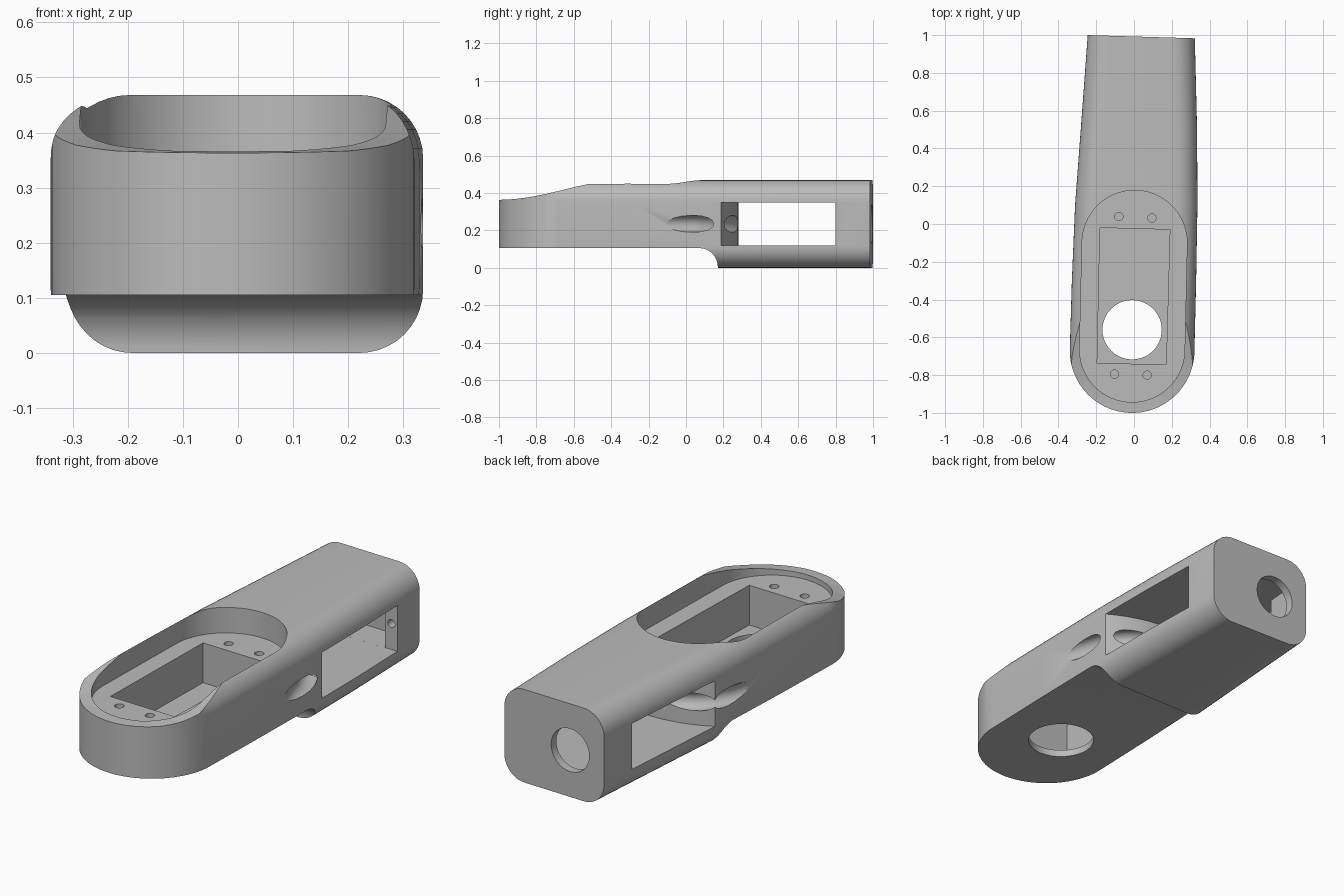
import bpy, bmesh, math
from mathutils import Vector

cube = bpy.data.objects.get("Cube")
if cube:
    bpy.data.objects.remove(cube, do_unlink=True)


def make_object(name, bm):
    bmesh.ops.recalc_face_normals(bm, faces=bm.faces)
    mesh = bpy.data.meshes.new(name)
    bm.to_mesh(mesh)
    bm.free()
    obj = bpy.data.objects.new(name, mesh)
    bpy.context.collection.objects.link(obj)
    return obj


def loft(name, rings):
    """Skin a list of equal-length closed rings and cap both ends."""
    bm = bmesh.new()
    loops = [[bm.verts.new(p) for p in ring] for ring in rings]
    for a, b in zip(loops, loops[1:]):
        for i in range(len(a)):
            j = (i + 1) % len(a)
            bm.faces.new((a[i], a[j], b[j], b[i]))
    bm.faces.new(loops[0])
    bm.faces.new(loops[-1])
    return make_object(name, bm)


def prism_z(name, outline, z0, z1):
    return loft(name, [[(x, y, z) for x, y in outline] for z in (z0, z1)])


def prism_x(name, outline, x0, x1):
    return loft(name, [[(x, y, z) for y, z in outline] for x in (x0, x1)])


def arc(cx, cy, r, start, end, n=32):
    angles = [math.radians(start + (end - start) * i / n) for i in range(n + 1)]
    return [(cx + r * math.cos(a), cy + r * math.sin(a)) for a in angles]


def disc(cx, cy, r, n=32):
    return arc(cx, cy, r, 0, 360, n)[:-1]


def bore_y(name, x, z, r, y0, y1):
    return loft(name, [[(a, y, b) for a, b in disc(x, z, r)] for y in (y0, y1)])


def tube(name, points, r):
    """Round bar along a smooth path in the horizontal plane."""
    curve = bpy.data.curves.new(name, 'CURVE')
    curve.dimensions = '3D'
    curve.bevel_depth, curve.bevel_resolution = r, 6
    curve.use_fill_caps = True
    spline = curve.splines.new('BEZIER')
    spline.bezier_points.add(len(points) - 1)
    for bp, co in zip(spline.bezier_points, points):
        bp.co = co
        bp.handle_left_type = bp.handle_right_type = 'AUTO'
    temp = bpy.data.objects.new(name, curve)
    bpy.context.collection.objects.link(temp)
    bpy.context.view_layer.update()
    mesh = bpy.data.meshes.new_from_object(temp.evaluated_get(bpy.context.evaluated_depsgraph_get()))
    bpy.data.objects.remove(temp, do_unlink=True)
    bm = bmesh.new()
    bm.from_mesh(mesh)
    bmesh.ops.remove_doubles(bm, verts=bm.verts, dist=1e-5)
    return make_object(name, bm)


def apply_boolean(target, cutter, operation='DIFFERENCE'):
    mod = target.modifiers.new(cutter.name, 'BOOLEAN')
    mod.object, mod.operation, mod.solver = cutter, operation, 'EXACT'
    bpy.context.view_layer.update()
    mesh = bpy.data.meshes.new_from_object(target.evaluated_get(bpy.context.evaluated_depsgraph_get()))
    target.modifiers.clear()
    target.data = mesh
    bpy.data.objects.remove(cutter, do_unlink=True)


# Arm body: rounded box that tapers towards a slightly skewed back end
HEIGHT, ROUND = 0.468, 0.115


def section(y, left, right, skew=0.0):
    corners = [(right - ROUND, HEIGHT - ROUND, 0), (left + ROUND, HEIGHT - ROUND, 90),
               (left + ROUND, ROUND, 180), (right - ROUND, ROUND, 270)]
    ring = [p for cx, cz, a in corners for p in arc(cx, cz, ROUND, a, a + 90, 10)]
    return [(x, y - skew * (x - left), z) for x, z in ring]


body = loft("arm_housing", [
    section(-1.1, -0.345, 0.315), section(-0.67, -0.34, 0.32), section(-0.3, -0.329, 0.329),
    section(0.1, -0.312, 0.336), section(0.5, -0.282, 0.334), section(1.0, -0.245, 0.322, 0.03)])

# Round nose in plan
nose = arc(-0.01, -0.67, 0.33, 180, 360, 48)
apply_boolean(body, prism_z("nose_plan", nose + [(0.6, -0.6), (0.6, 1.2), (-0.6, 1.2), (-0.6, -0.6)],
                            -0.1, 0.6), 'INTERSECT')

# Side profile: swept top edge at the nose and stepped underside
top_edge = [(-1.1, 0.36), (-1.0, 0.363), (-0.92, 0.367), (-0.84, 0.377), (-0.76, 0.392), (-0.68, 0.411),
            (-0.6, 0.431), (-0.52, 0.448), (-0.46, 0.459), (-0.41, 0.465), (-0.3, 0.464), (-0.15, 0.461),
            (-0.05, 0.464), (0.02, 0.475)]
step = arc(0.07, 0.005, 0.1, 0, 90, 12)
side = top_edge + [(1.1, 0.475), (1.1, -0.02), (0.17, -0.02)] + step + [(-1.1, 0.105)]
apply_boolean(body, prism_x("side_profile", side, -0.8, 0.8), 'INTERSECT')

# Shallow rounded recess, deep rectangular bay and the opening through its floor
recess = arc(0.003, -0.1, 0.278, 0, 180) + arc(-0.01, -0.665, 0.278, 180, 360)
apply_boolean(body, prism_z("recess", recess, 0.34, 0.7))
bay = [(-0.18, -0.02), (0.19, -0.03), (0.17, -0.745), (-0.195, -0.735)]
apply_boolean(body, prism_z("bay", bay, 0.14, 0.5))
apply_boolean(body, prism_z("floor_opening", disc(-0.01, -0.56, 0.157, 48), 0.0, 0.2))
for x, y in [(-0.08, 0.04), (0.095, 0.032), (-0.103, -0.795), (0.07, -0.8)]:
    apply_boolean(body, prism_z("screw_hole", disc(x, y, 0.022, 20), 0.24, 0.5))

# Side windows with a bulging front wall, and the cavity behind them
bulge = arc(0.0, -0.37, 0.65, 135, 45)
apply_boolean(body, prism_z("windows", bulge + [(0.6, 0.8), (-0.6, 0.8)], 0.12, 0.35))
cavity = [(-0.215, 0.5), (0.265, 0.5), (0.255, 0.945), (-0.18, 0.955)]
apply_boolean(body, prism_z("cavity", cavity, 0.1201, 0.3499))

# Cable grooves on both sides, back opening and window screw holes
for s in (1, -1):
    path = [Vector((s * x - 0.005 * (s < 0), y, 0.235)) for x, y in
            [(0.385, -0.12), (0.345, 0.0), (0.305, 0.11), (0.24, 0.21), (0.15, 0.28), (0.06, 0.33)]]
    apply_boolean(body, tube("groove", path, 0.045))
apply_boolean(body, bore_y("back_opening", -0.052, 0.235, 0.108, 0.9, 1.1))
for x in (0.292, -0.225):
    apply_boolean(body, bore_y("jamb_hole", x, 0.25, 0.02, 0.75, 0.88))

# Single grey finish
grey = bpy.data.materials.new("light_grey")
grey.use_nodes = True
colour = (0.5, 0.5, 0.5, 1.0)
grey.diffuse_color = colour
grey.node_tree.nodes["Principled BSDF"].inputs["Base Color"].default_value = colour
body.data.materials.clear()
body.data.materials.append(grey)
for poly in body.data.polygons:
    poly.material_index = 0

bpy.ops.object.select_all(action='DESELECT')
body.select_set(True)
bpy.context.view_layer.objects.active = body
bpy.ops.object.shade_smooth_by_angle(angle=math.radians(30))
